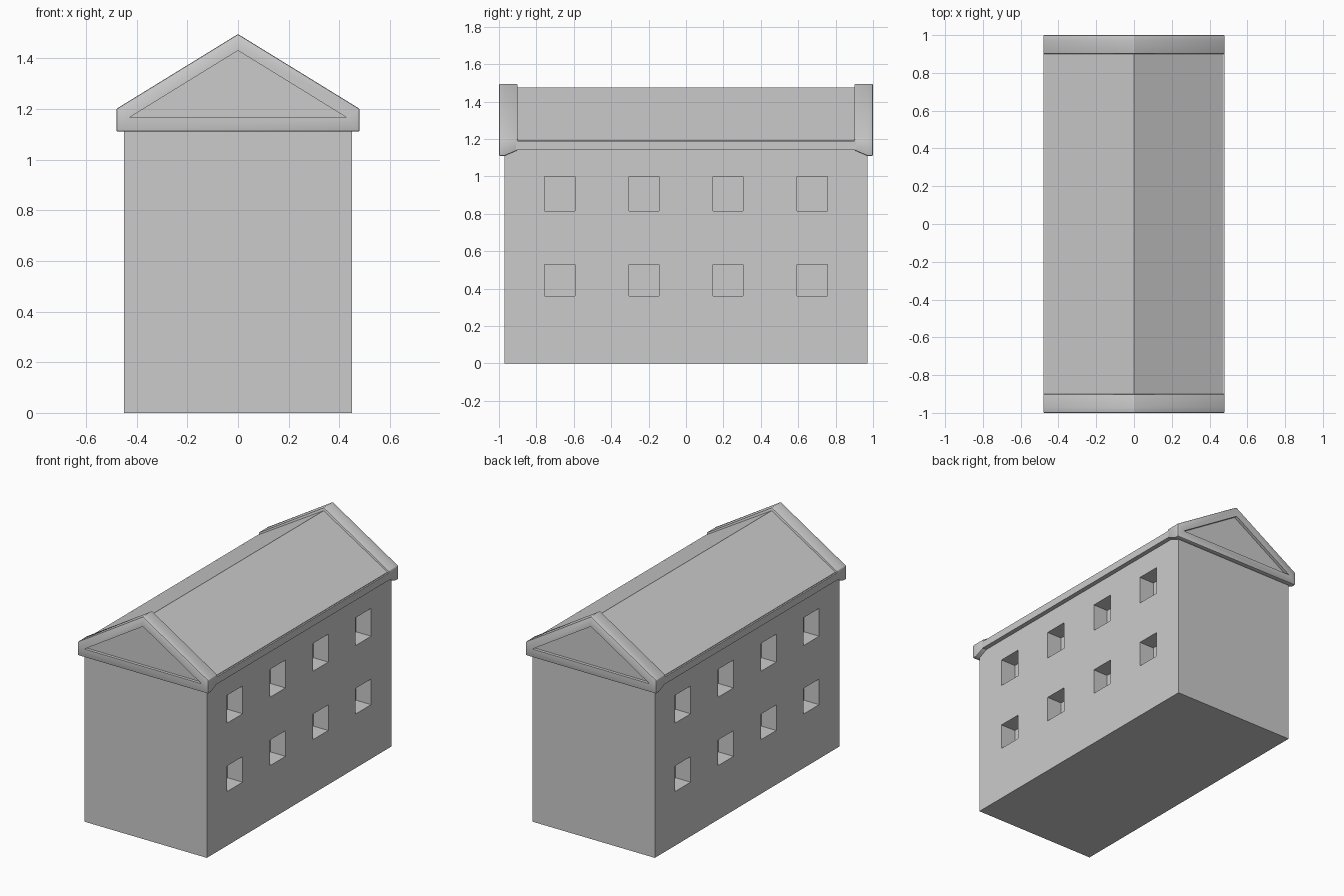
import bpy
import bmesh
import math

if "Cube" in bpy.data.objects:
    bpy.data.objects.remove(bpy.data.objects["Cube"], do_unlink=True)

GREY = (0.6, 0.6, 0.6, 1)
plaster = bpy.data.materials.new("plain grey")
plaster.use_nodes = True
plaster.diffuse_color = GREY
plaster.node_tree.nodes["Principled BSDF"].inputs["Base Color"].default_value = GREY


def loft(name, sections):
    """Closed solid through matching outlines, each given as a list of points."""
    bm = bmesh.new()
    rings = [[bm.verts.new(p) for p in s] for s in sections]
    n = len(rings[0])
    bm.faces.new(rings[0])
    bm.faces.new(rings[-1])
    for a, b in zip(rings, rings[1:]):
        for i in range(n):
            j = (i + 1) % n
            bm.faces.new((a[i], a[j], b[j], b[i]))
    bmesh.ops.recalc_face_normals(bm, faces=bm.faces)
    mesh = bpy.data.meshes.new(name)
    bm.to_mesh(mesh)
    bm.free()
    mesh.materials.append(plaster)
    obj = bpy.data.objects.new(name, mesh)
    bpy.context.collection.objects.link(obj)
    return obj


def prism(name, outline, y0, y1):
    return loft(name, [[(x, y, z) for x, z in outline] for y in (y0, y1)])


def box(name, x0, x1, y0, y1, z0, z1):
    return prism(name, [(x0, z0), (x1, z0), (x1, z1), (x0, z1)], y0, y1)


def apply_all(obj):
    bpy.ops.object.select_all(action='DESELECT')
    bpy.context.view_layer.objects.active = obj
    obj.select_set(True)
    for mod in list(obj.modifiers):
        bpy.ops.object.modifier_apply(modifier=mod.name)


def bevel(obj, width):
    mod = obj.modifiers.new("soft_edges", 'BEVEL')
    mod.width = width
    mod.segments = 2
    mod.limit_method = 'ANGLE'
    mod.angle_limit = math.radians(25)
    apply_all(obj)


def cut(obj, cutters):
    for c in cutters:
        mod = obj.modifiers.new("cut", 'BOOLEAN')
        mod.operation = 'DIFFERENCE'
        mod.solver = 'EXACT'
        mod.object = c
    apply_all(obj)
    for c in cutters:
        bpy.data.objects.remove(c, do_unlink=True)


# Walls with two rows of recessed windows on both long sides
walls = box("walls", -0.45, 0.45, -0.97, 0.97, 0, 1.15)
openings = []
for side in (-1, 1):
    for y in (-0.675, -0.225, 0.225, 0.675):
        for z0, z1 in ((0.36, 0.53), (0.815, 1.0)):
            x0, x1 = sorted((side * 0.34, side * 0.5))
            openings.append(box("opening", x0, x1, y - 0.081, y + 0.081, z0, z1))
cut(walls, openings)

# Eaves band and pitched roof
eaves = box("eaves_band", -0.48, 0.48, -0.91, 0.91, 1.14, 1.188)
roof = prism("roof", [(-0.47, 1.18), (0.47, 1.18), (0.47, 1.192), (0, 1.475),
                      (-0.47, 1.192)], -0.91, 0.91)


# Raised gable ends, each with a sunken triangular panel
def gable_outline(y, base):
    return [(x, y, z) for x, z in ((-0.48, base), (0.48, base), (0.48, 1.20),
                                   (0, 1.495), (-0.48, 1.20))]


for name, s in (("front_gable", -1), ("back_gable", 1)):
    gable = loft(name, [gable_outline(s * 0.9, 1.14), gable_outline(s * 0.97, 1.11),
                        gable_outline(s, 1.11)])
    bevel(gable, 0.006)
    panel = prism("panel_cut", [(-0.43, 1.165), (0.43, 1.165), (0, 1.43)],
                  s * 0.98, s * 1.05)
    cut(gable, [panel])
    bpy.ops.object.shade_smooth_by_angle(angle=math.radians(40))
